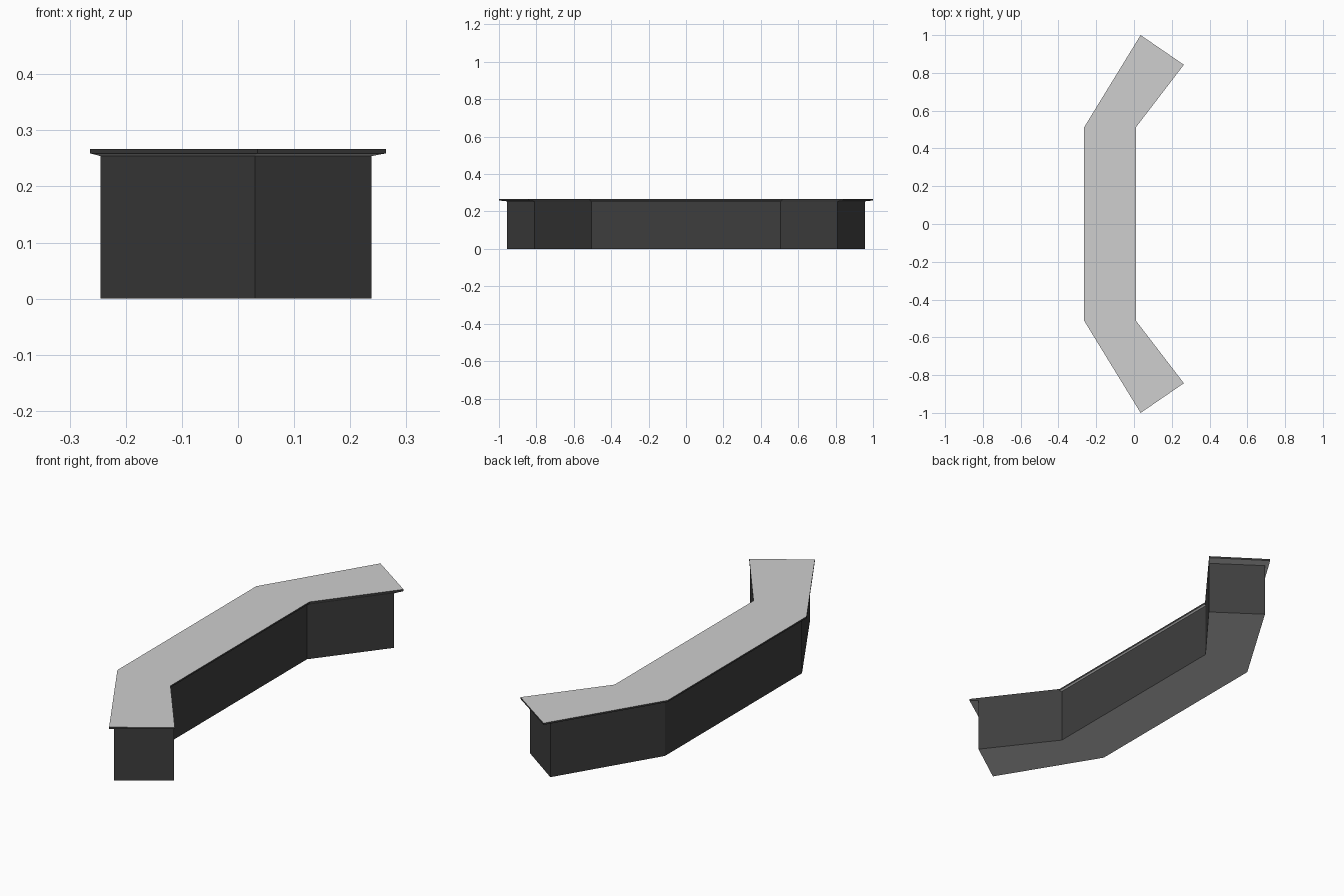
import bpy, bmesh

if "Cube" in bpy.data.objects:
    bpy.data.objects.remove(bpy.data.objects["Cube"])

def material(name, v):
    m = bpy.data.materials.new(name)
    m.diffuse_color = (v, v, v, 1)
    m.use_nodes = True
    m.node_tree.nodes["Principled BSDF"].inputs["Base Color"].default_value = m.diffuse_color
    return m

dark = material("charcoal", 0.048)
light = material("light_grey", 0.62)

def mirrored(half):
    """Closed outline from its +y half (outer bend, outer tip, inner tip, inner bend)."""
    return half + [(x, -y) for x, y in reversed(half)]

def loft(name, rings, cap_bottom, cap_top):
    """Bridge equal outlines at rising heights; level faces light, upright faces dark."""
    bm = bmesh.new()
    loops = [[bm.verts.new((x, y, z)) for x, y in pts] for pts, z in rings]
    n = len(loops[0])
    for a, b in zip(loops, loops[1:]):
        for i in range(n):
            j = (i + 1) % n
            # outlines run clockwise seen from above
            bm.faces.new((a[j], a[i], b[i], b[j]))
    if cap_bottom:
        bm.faces.new(loops[0])
    if cap_top:
        bm.faces.new(loops[-1][::-1])
    bm.normal_update()
    for f in bm.faces:
        f.material_index = 1 if abs(f.normal.z) > 0.5 else 0
    me = bpy.data.meshes.new(name)
    bm.to_mesh(me)
    bm.free()
    me.materials.append(dark)
    me.materials.append(light)
    ob = bpy.data.objects.new(name, me)
    bpy.context.collection.objects.link(ob)

body = mirrored([(-0.245, 0.505), (0.03, 0.957), (0.238, 0.81), (0.002, 0.505)])
top = mirrored([(-0.264, 0.512), (0.035, 1.0), (0.264, 0.843), (0.01, 0.512)])

# Angled counter body
loft("counter_body", [(body, 0), (body, 0.254)], True, False)
# Overhanging counter top with a sloped underside
loft("counter_top", [(body, 0.254), (top, 0.259), (top, 0.267)], False, True)
